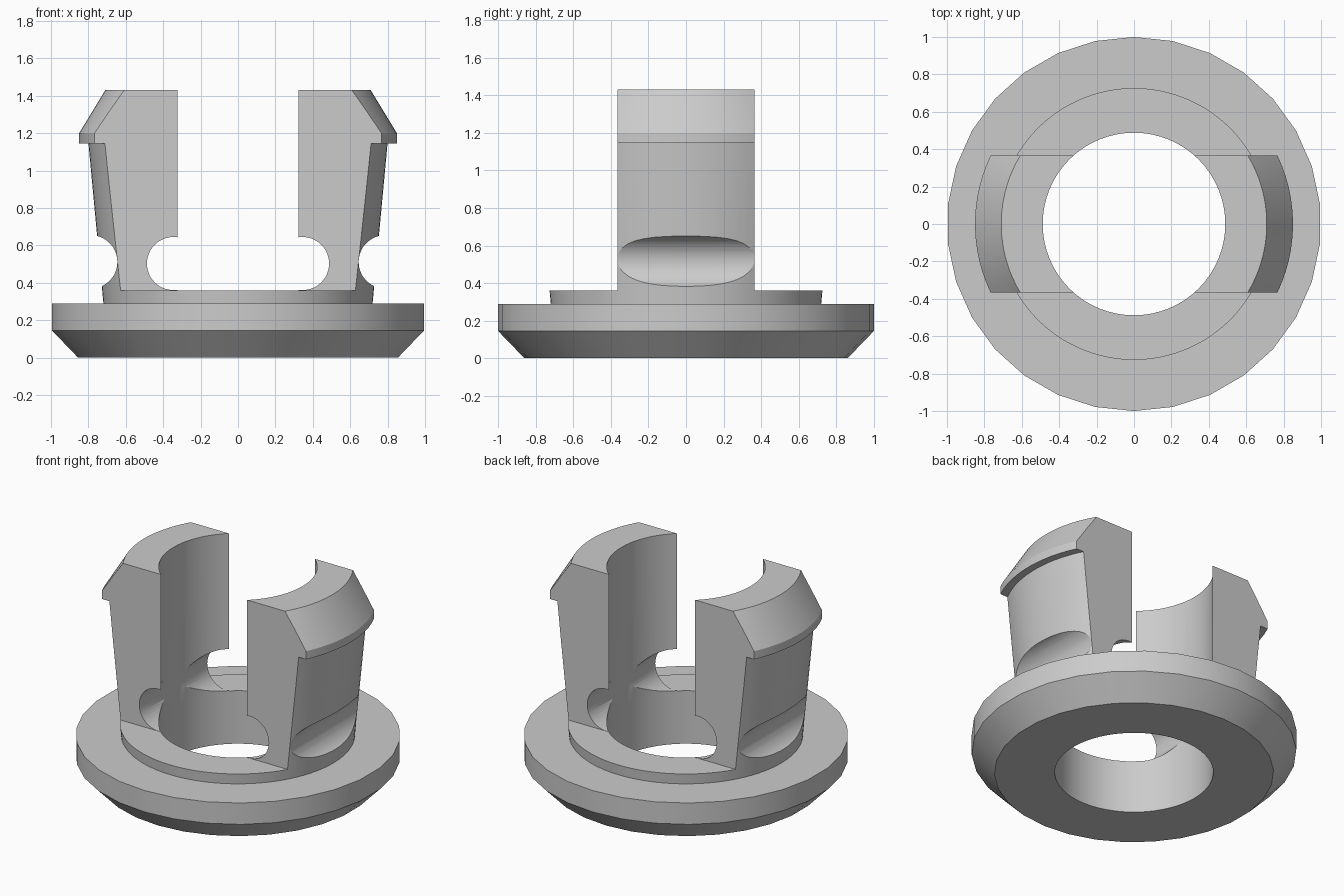
import bpy
import bmesh
import math
from mathutils import Matrix

cube = bpy.data.objects.get("Cube")
if cube:
    bpy.data.objects.remove(cube, do_unlink=True)

BORE = 0.488        # radius of the central hole
HALF_WIDTH = 0.365  # half the width of each clip
COLLAR_TOP = 0.36
TOP = 1.43

grey = bpy.data.materials.new("plain grey")
grey.use_nodes = True
grey.diffuse_color = (0.6, 0.6, 0.6, 1)
grey.node_tree.nodes["Principled BSDF"].inputs["Base Color"].default_value = (0.6, 0.6, 0.6, 1)


def make_object(name, bm):
    bmesh.ops.recalc_face_normals(bm, faces=bm.faces)
    mesh = bpy.data.meshes.new(name)
    bm.to_mesh(mesh)
    bm.free()
    mesh.materials.append(grey)
    obj = bpy.data.objects.new(name, mesh)
    bpy.context.collection.objects.link(obj)
    return obj


def lathe(name, profile, sides):
    """Solid of revolution from (radius, height) points, capped at both ends."""
    bm = bmesh.new()
    rings = []
    for r, z in profile:
        angles = [2 * math.pi * (i + 0.5) / sides for i in range(sides)]
        rings.append([bm.verts.new((r * math.cos(a), r * math.sin(a), z)) for a in angles])
    for low, high in zip(rings, rings[1:]):
        for i in range(sides):
            j = (i + 1) % sides
            bm.faces.new((low[i], low[j], high[j], high[i]))
    bm.faces.new(rings[0])
    bm.faces.new(rings[-1])
    return make_object(name, bm)


def rod(x, z, radius):
    """Cutter cylinder lying along y."""
    bm = bmesh.new()
    place = Matrix.Translation((x, 0, z)) @ Matrix.Rotation(math.pi / 2, 4, "X")
    bmesh.ops.create_cone(bm, cap_ends=True, segments=48, radius1=radius,
                          radius2=radius, depth=3, matrix=place)
    return make_object("rod_cutter", bm)


def box(low, high):
    bm = bmesh.new()
    size = [b - a for a, b in zip(low, high)]
    mid = [(a + b) / 2 for a, b in zip(low, high)]
    place = Matrix.Translation(mid) @ Matrix.Diagonal((*size, 1))
    bmesh.ops.create_cube(bm, size=1, matrix=place)
    return make_object("box_cutter", bm)


def cut(target, cutter):
    cutter.hide_render = True
    mod = target.modifiers.new("cut", "BOOLEAN")
    mod.operation = "DIFFERENCE"
    mod.solver = "EXACT"
    mod.object = cutter
    bpy.context.view_layer.objects.active = target
    bpy.ops.object.modifier_apply(modifier=mod.name)
    bpy.data.objects.remove(cutter, do_unlink=True)


def bore(target):
    cut(target, lathe("bore_cutter", [(BORE, -1), (BORE, 3)], 96))


# Chamfered base flange
flange = lathe("base_flange", [(0.86, 0), (1, 0.145), (1, 0.29)], 30)
bore(flange)

# Collar with two flared, barbed snap clips
clips = lathe("collar_with_clips", [(0.72, 0.29), (0.80, 1.145), (0.85, 1.145),
                                    (0.85, 1.2), (0.71, TOP)], 96)
bore(clips)
for side in (-1, 1):
    # Clear the front and back down to the collar
    near, far = sorted((side * HALF_WIDTH, side * 2))
    cut(clips, box((-2, near, COLLAR_TOP), (2, far, 2)))
for side in (-1, 1):
    # Flexing grooves at the root: inside, then outside
    cut(clips, rod(side * 0.345, 0.503, 0.142))
    cut(clips, rod(side * 0.7875, 0.512, 0.1425))

# Smooth curved walls, crisp edges
bpy.ops.object.select_all(action="DESELECT")
for obj in (flange, clips):
    obj.select_set(True)
bpy.context.view_layer.objects.active = clips
bpy.ops.object.shade_smooth_by_angle(angle=math.radians(25))
